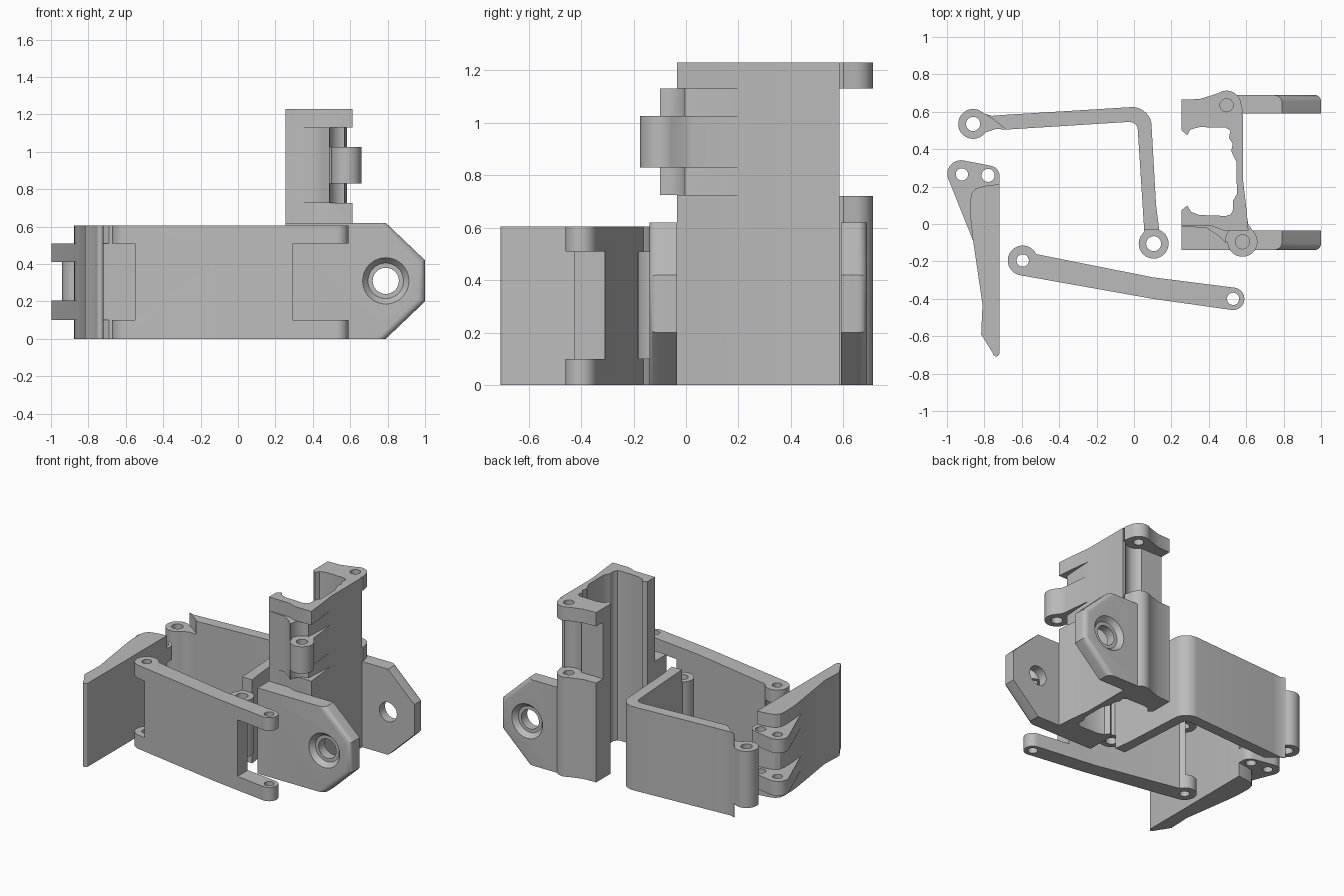
import bpy, bmesh, math

if "Cube" in bpy.data.objects:
    bpy.data.objects.remove(bpy.data.objects["Cube"])

GREY = bpy.data.materials.new("plain grey")
GREY.diffuse_color = (0.5, 0.5, 0.5, 1)
GREY.use_nodes = True
GREY.node_tree.nodes["Principled BSDF"].inputs["Base Color"].default_value = GREY.diffuse_color
H = 0.605          # height of the flat links


def arc(cx, cy, r, a0, a1, n=20):
    """Points on an arc, angles in degrees."""
    return [(cx + r * math.cos(math.radians(a0 + (a1 - a0) * i / n)),
             cy + r * math.sin(math.radians(a0 + (a1 - a0) * i / n))) for i in range(n + 1)]


def finish(bm, name):
    bmesh.ops.recalc_face_normals(bm, faces=bm.faces)
    me = bpy.data.meshes.new(name)
    bm.to_mesh(me)
    bm.free()
    me.materials.append(GREY)
    ob = bpy.data.objects.new(name, me)
    bpy.context.collection.objects.link(ob)
    return ob


def prism(pts, z0, z1, name="piece"):
    """Extrude an xy outline from z0 to z1."""
    bm = bmesh.new()
    low = [bm.verts.new((x, y, z0)) for x, y in pts]
    top = [bm.verts.new((x, y, z1)) for x, y in pts]
    bm.faces.new(low)
    bm.faces.new(top)
    n = len(pts)
    for i in range(n):
        j = (i + 1) % n
        bm.faces.new((low[i], low[j], top[j], top[i]))
    return finish(bm, name)


def box(x0, x1, y0, y1, z0, z1):
    return prism([(x0, y0), (x1, y0), (x1, y1), (x0, y1)], z0, z1)


def disc(x, y, r, z0, z1):
    return prism(arc(x, y, r, 0, 345, 23), z0, z1)


def cone_y(x, z, y0, r0, y1, r1, n=40):
    """Round cutter along y."""
    bm = bmesh.new()
    a = [bm.verts.new((p, y0, q)) for p, q in arc(x, z, r0, 0, 360 - 360 / n, n - 1)]
    b = [bm.verts.new((p, y1, q)) for p, q in arc(x, z, r1, 0, 360 - 360 / n, n - 1)]
    bm.faces.new(a)
    bm.faces.new(b)
    for i in range(n):
        j = (i + 1) % n
        bm.faces.new((a[i], a[j], b[j], b[i]))
    return finish(bm, "cutter")


def combine(ob, others, op="DIFFERENCE"):
    bpy.context.view_layer.objects.active = ob
    for o in others:
        m = ob.modifiers.new("bool", 'BOOLEAN')
        m.operation, m.solver, m.object = op, 'EXACT', o
        bpy.ops.object.modifier_apply(modifier=m.name)
        bpy.data.objects.remove(o)


def smooth(ob):
    bpy.ops.object.select_all(action='DESELECT')
    ob.select_set(True)
    bpy.context.view_layer.objects.active = ob
    bpy.ops.object.shade_smooth_by_angle(angle=math.radians(30))


# Straight link: forked at both ends
link = prism(arc(-.595, -.195, .08, 25, 260) + [(.10, -.40)]
             + arc(.53, -.40, .06, -98, 82) + [(.10, -.285)], 0, H, "straight_link")
combine(link, [box(-.8, -.55, -.4, 0, .1, .51), box(.295, .8, -.6, -.1, .1, .51),
               disc(-.595, -.195, .033, -.1, .8), disc(.53, -.40, .033, -.1, .8)])

# Bent link: one narrower barrel at each end
bent = prism(arc(-.86, .535, .08, 45, 325) + [(-.74, .508), (-.68, .505), (-.04, .545)]
             + arc(-.02, .505, .04, 90, 5, 6) + [(.055, -.04)]
             + arc(.105, -.105, .08, 135, 428) + [(.118, .10), (.093, .54)]
             + arc(-.01, .52, .105, 15, 92, 10) + [(-.70, .583), (-.76, .578)], 0, H, "bent_link")
for a, b in ((-.1, .1), (.51, .8)):
    combine(bent, [prism([(-1, .4), (-.69, .4), (-.69, .51), (-.74, .55), (-.80, .59),
                          (-.80, .7), (-1, .7)], a, b),
                   box(0, .3, -.3, -.03, a, b)])
combine(bent, [disc(-.86, .535, .038, -.1, .8), disc(.105, -.105, .04, -.1, .8)])

# End plate: tapered blade with two pairs of hinge ears
blade = prism([(-.86, -.09)] + [(-.81, -.43), (-.817, -.59), (-.755, -.69)]
              + arc(-.737, -.69, .018, 200, 360, 6) + [(-.718, .25)]
              + arc(-.775, .255, .057, 0, 80, 8) + arc(-.925, .268, .073, 80, 195, 12),
              0, H, "end_plate")
for a, b in ((-.1, .1), (.205, .41), (.51, .8)):
    combine(blade, [prism([(-.6, .215), (-.72, .213), (-.80, .203), (-.845, .19), (-.868, .165),
                           (-.876, .12), (-.873, .02), (-.861, -.09), (-1.1, -.09),
                           (-1.1, .5), (-.6, .5)], a, b)])
combine(blade, [disc(-.92, .265, .033, -.1, .8), disc(-.78, .26, .035, -.1, .8)])

# Tower bracket: C-shaped channel
tower = prism([(.255, -.01), (.42, -.012), (.48, -.035), (.612, -.035), (.60, .09), (.583, .235),
               (.583, .585), (.255, .585), (.255, .50), (.285, .475), (.30, .505), (.35, .518),
               (.49, .515), (.515, .50), (.508, .46), (.528, .43), (.52, .39), (.548, .33),
               (.55, .16), (.528, .12), (.53, .075), (.515, .05), (.49, .043), (.35, .048),
               (.305, .065), (.285, .098), (.255, .075)], 0, 1.23, "tower_bracket")

# Clearances around the hinge pins
combine(tower, [disc(.495, .635, .085, .72, 1.13)])
wedge = prism([(.256, .01), (.256, -.012), (.39, -.022), (.45, -.062), (.488, -.10),
               (.54, -.08), (.56, .0)], .725, 1.13)
combine(tower, [wedge], 'UNION')
for a, b in ((.725, .83), (.025 + 1, 1.13)):
    combine(tower, [disc(.58, -.095, .092, a, b),
                    prism([(.584, .235), (.7, .235), (.7, -.2), (.566, -.05), (.57, 0)], a, b)])

# Rear hinge lugs and middle front lug
rear = [(.255, .56), (.56, .56), (.583, .60)] + arc(.495, .635, .078, 5, 125, 14) \
    + [(.40, .683), (.35, .668), (.255, .665)]
lug = [(.47, .0), (.47, -.03), (.505, -.10)] + arc(.58, -.095, .08, 180, 390, 20) \
    + [(.61, .0), (.595, .10), (.575, .10), (.56, .0)]
combine(tower, [prism(rear, 0, .72), prism(rear, 1.13, 1.23), prism(lug, .83, 1.025),
                box(.255, .60, -.138, .0, 0, .62)], 'UNION')


def ear(x0, y_in, y_out):
    """Clipped side ear, rounded on the outer rim, with a countersunk hole."""
    bm = bmesh.new()
    pts = [(x0, 0), (.79, 0), (1, .20), (1, .42), (.79, .62), (x0, .62)]
    a = [bm.verts.new((x, y_in, z)) for x, z in pts]
    b = [bm.verts.new((x, y_out, z)) for x, z in pts]
    bm.faces.new(a)
    bm.faces.new(b)
    for i in range(6):
        j = (i + 1) % 6
        bm.faces.new((a[i], a[j], b[j], b[i]))
    bmesh.ops.recalc_face_normals(bm, faces=bm.faces)
    rim = [e for e in bm.edges if all(v.co.x > .7 and v.co.y == b[0].co.y for v in e.verts)]
    bmesh.ops.bevel(bm, geom=rim, offset=.035, segments=5, profile=.5, affect='EDGES')
    ob = finish(bm, "ear")
    s = 1 if y_out > y_in else -1
    combine(ob, [cone_y(.79, .31, y_out + s * .01, .132, y_out - s * .035, .095),
                 cone_y(.79, .31, y_in - s * .1, .07, y_out + s * .1, .07)])
    return ob


# Side ears
combine(tower, [ear(.255, -.035, -.14), ear(.46, .59, .69)], 'UNION')

# Hinge pin holes
combine(tower, [disc(.495, .635, .035, .5, 1.4), disc(.58, -.095, .038, .70, 1.1)])

for part in (link, bent, blade, tower):
    smooth(part)
